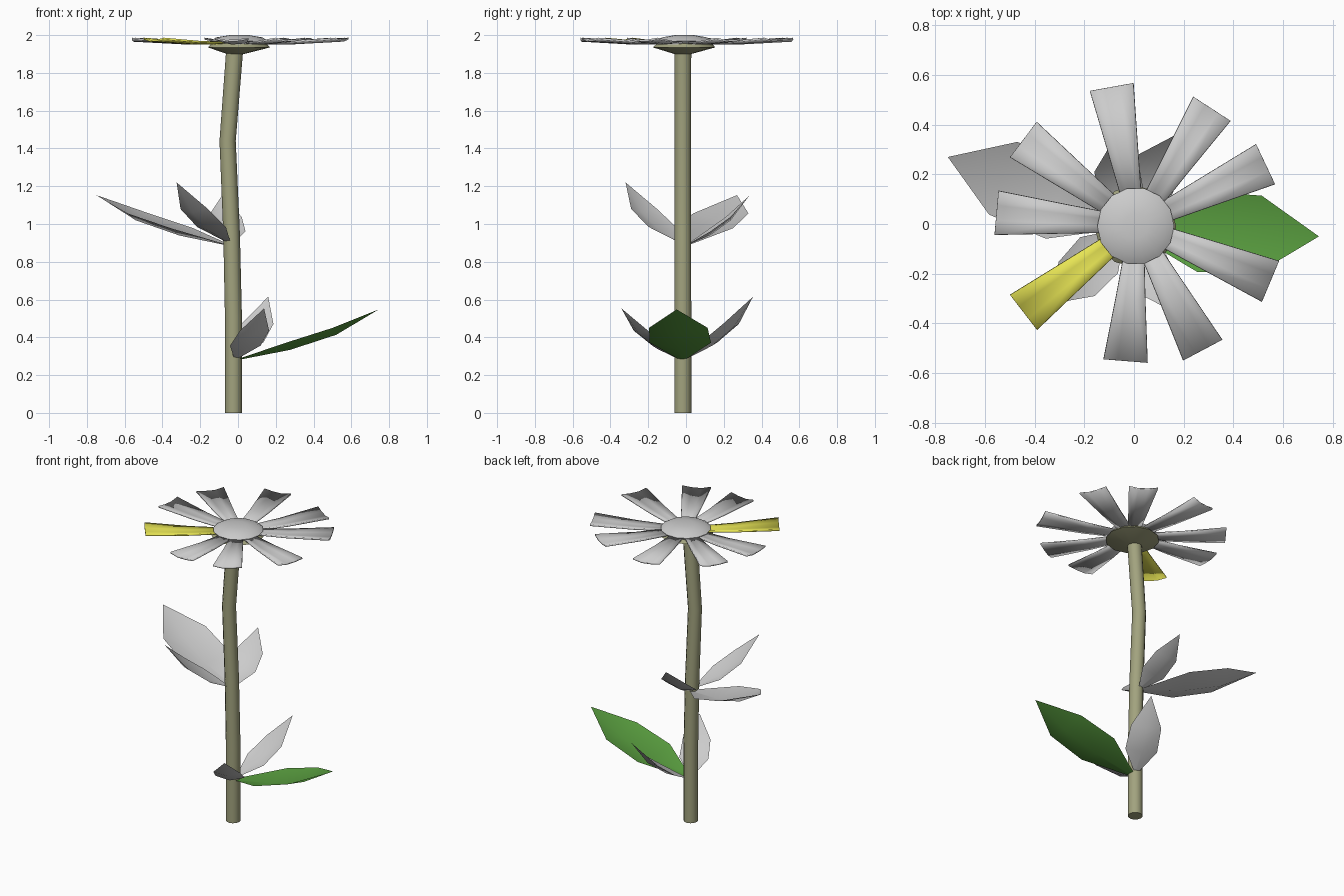
import bpy, bmesh
from math import cos, sin, tau, radians
from mathutils import Vector

if "Cube" in bpy.data.objects:
    bpy.data.objects.remove(bpy.data.objects["Cube"])


def material(name, rgb):
    m = bpy.data.materials.new(name)
    m.diffuse_color = (*rgb, 1)
    m.use_nodes = True
    m.node_tree.nodes["Principled BSDF"].inputs["Base Color"].default_value = m.diffuse_color
    return m


STEM = material("stem_green", (0.36, 0.365, 0.21))
LEAF = material("leaf_green", (0.10, 0.34, 0.05))
YELLOW = material("petal_yellow", (0.80, 0.78, 0.09))


def finish(name, bm, mat=None, angle=40):
    bmesh.ops.recalc_face_normals(bm, faces=bm.faces)
    mesh = bpy.data.meshes.new(name)
    bm.to_mesh(mesh)
    bm.free()
    ob = bpy.data.objects.new(name, mesh)
    bpy.context.collection.objects.link(ob)
    if mat:
        mesh.materials.append(mat)
    bpy.ops.object.select_all(action='DESELECT')
    bpy.context.view_layer.objects.active = ob
    ob.select_set(True)
    bpy.ops.object.shade_smooth_by_angle(angle=radians(angle))
    return ob


def loft(name, rings, sides, mat=None, angle=40):
    """Stack of horizontal rings (x, y, z, radius), capped at both ends."""
    bm = bmesh.new()
    loops = [[bm.verts.new((x + r * cos(tau * i / sides), y + r * sin(tau * i / sides), z))
              for i in range(sides)] for x, y, z, r in rings]
    for a, b in zip(loops, loops[1:]):
        for i in range(sides):
            j = (i + 1) % sides
            bm.faces.new((a[i], a[j], b[j], b[i]))
    bm.faces.new(loops[0][::-1])
    bm.faces.new(loops[-1])
    return finish(name, bm, mat, angle)


def strip(bm, rows):
    """Grid of faces from rows of points."""
    vs = [[bm.verts.new(p) for p in row] for row in rows]
    for a, b in zip(vs, vs[1:]):
        for i in range(len(a) - 1):
            bm.faces.new((a[i], a[i + 1], b[i + 1], b[i]))
    return vs


def leaf(name, base, tip, half_width, mat=None):
    """Cupped pointed leaf curving upward from base to tip."""
    base, tip = Vector(base), Vector(tip)
    d = tip - base
    side = Vector((-d.y, d.x, 0)).normalized()
    up = d.cross(side).normalized()
    bm = bmesh.new()
    rows = []
    for t, rise, w in ((0, 0, 0.12), (0.37, 0.20, 1), (0.70, 0.50, 0.95), (1, 1, 0)):
        c = base + Vector((d.x * t, d.y * t, d.z * rise))
        hw = half_width * w
        rows.append([c + side * hw * k + up * 0.25 * hw * abs(k) for k in (-1, 0, 1)])
    strip(bm, rows)
    bmesh.ops.remove_doubles(bm, verts=bm.verts, dist=0.0005)
    return finish(name, bm, mat, 60)


def petal(name, tip, mat=None):
    """Thin flared petal with a gentle lengthwise ripple."""
    centre = Vector((0.01, -0.005, 0))
    d = Vector((*tip, 0)) - centre
    length = d.length
    d.normalize()
    side = Vector((-d.y, d.x, 0))
    bm = bmesh.new()
    rows = []
    for r, hw, z in ((0.07, 0.036, 1.957), (0.30, 0.060, 1.960), (length, 0.089, 1.976)):
        rows.append([centre + d * r + side * hw * k + Vector((0, 0, z + e * hw))
                     for k, e in ((-1, 0.06), (-0.35, -0.07), (0.35, -0.04), (1, 0.06))])
    strip(bm, rows)
    ob = finish(name, bm, mat, 30)
    mod = ob.modifiers.new("thickness", 'SOLIDIFY')
    mod.thickness = 0.010
    mod.offset = 0
    return ob


# Stem with a gentle bend
loft("stem", [(-0.024, -0.017, 0, 0.045), (-0.024, -0.017, 0.50, 0.045),
              (-0.034, -0.017, 0.95, 0.044), (-0.055, -0.017, 1.44, 0.043),
              (-0.017, -0.017, 1.93, 0.045)], 12, STEM)

# Flower head: green base below, grey domed centre above
loft("flower_base", [(-0.012, -0.017, 1.900, 0.045), (0.005, -0.010, 1.935, 0.165),
                     (0.005, -0.008, 1.955, 0.145)], 12, STEM)
loft("flower_centre", [(0.007, -0.008, 1.945, 0.135), (0.007, -0.008, 1.968, 0.155),
                       (0.007, -0.008, 1.988, 0.122), (0.007, -0.008, 2.0, 0.05)],
     14, None, 60)

# Petals, placed by their tip positions
tips = [(-0.09, 0.552), (0.314, 0.464), (0.53, 0.241), (0.55, -0.231), (0.277, -0.508),
        (-0.034, -0.552), (-0.554, 0.045), (-0.446, 0.34)]
for i, t in enumerate(tips):
    petal(f"petal_{i + 1}", t)
petal("petal_yellow", (-0.445, -0.356), YELLOW)

# Lower leaves
leaf("lower_leaf_green", (0.0, -0.02, 0.28), (0.745, -0.05, 0.548), 0.163, LEAF)
leaf("lower_leaf_back", (-0.01, 0.01, 0.29), (0.16, 0.355, 0.615), 0.10)
leaf("lower_leaf_front", (-0.01, -0.04, 0.285), (0.138, -0.342, 0.553), 0.09)

# Upper leaves
leaf("upper_leaf_left", (-0.05, 0.0, 0.885), (-0.75, 0.27, 1.153), 0.165)
leaf("upper_leaf_front", (-0.05, -0.03, 0.90), (-0.325, -0.32, 1.22), 0.105)
leaf("upper_leaf_back", (-0.04, 0.01, 0.89), (-0.085, 0.335, 1.15), 0.095)
